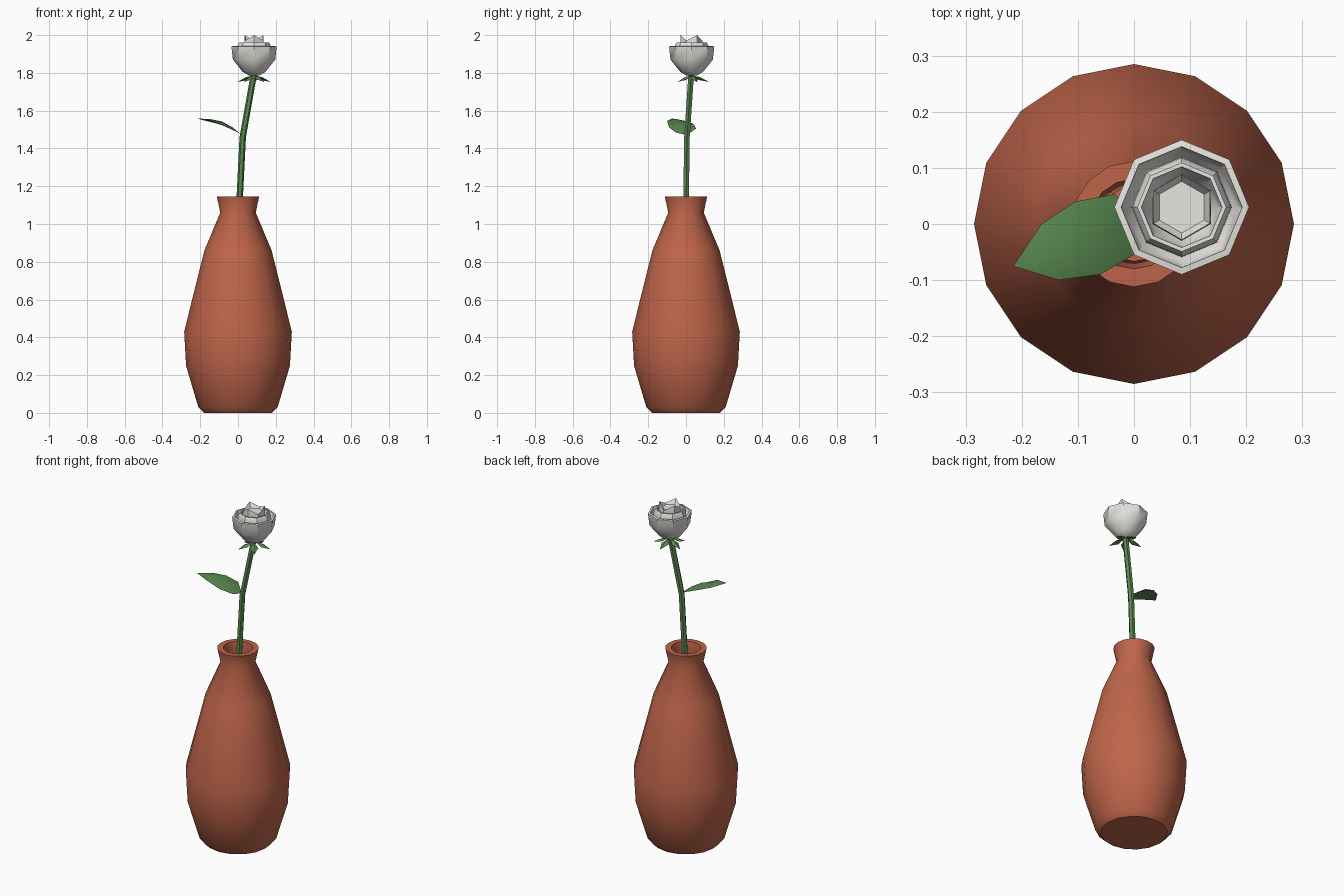
import bpy, math
from mathutils import Vector

if "Cube" in bpy.data.objects:
    bpy.data.objects.remove(bpy.data.objects["Cube"])


def material(name, rgb):
    m = bpy.data.materials.new(name)
    m.diffuse_color = (*rgb, 1)
    m.use_nodes = True
    m.node_tree.nodes["Principled BSDF"].inputs["Base Color"].default_value = m.diffuse_color
    return m


CLAY = material("clay", (0.52, 0.13, 0.07))
GREEN = material("leaf_green", (0.10, 0.25, 0.08))
WHITE = material("petal_white", (0.80, 0.79, 0.75))


def build(name, verts, faces, mat, angle=40):
    me = bpy.data.meshes.new(name)
    me.from_pydata(verts, [], faces)
    me.materials.append(mat)
    ob = bpy.data.objects.new(name, me)
    bpy.context.collection.objects.link(ob)
    bpy.ops.object.select_all(action='DESELECT')
    ob.select_set(True)
    bpy.context.view_layer.objects.active = ob
    bpy.ops.object.mode_set(mode='EDIT')
    bpy.ops.mesh.select_all(action='SELECT')
    bpy.ops.mesh.normals_make_consistent(inside=False)
    bpy.ops.object.mode_set(mode='OBJECT')
    if angle:
        bpy.ops.object.shade_smooth_by_angle(angle=math.radians(angle))
    return ob


def ring_faces(rings, n):
    faces = [(r * n + i, r * n + (i + 1) % n, (r + 1) * n + (i + 1) % n, (r + 1) * n + i)
             for r in range(rings - 1) for i in range(n)]
    return faces + [tuple(reversed(range(n))), tuple(range((rings - 1) * n, rings * n))]


def lathe(name, profile, n, mat, centre=(0, 0), turn=0, jag=0, angle=40):
    # jag lowers every second vertex of the highest ring
    top = max(z for r, z in profile)
    verts = []
    for r, z in profile:
        for i in range(n):
            a = turn + math.tau * i / n
            dz = jag if z == top and i % 2 else 0
            verts.append((centre[0] + r * math.cos(a), centre[1] + r * math.sin(a), z - dz))
    return build(name, verts, ring_faces(len(profile), n), mat, angle)


# hollow vase
lathe("vase", [(0.18, 0), (0.21, 0.03), (0.275, 0.25), (0.285, 0.43), (0.178, 0.86),
               (0.094, 1.06), (0.112, 1.145), (0.08, 1.145), (0.066, 1.06), (0.148, 0.85),
               (0.25, 0.43), (0.24, 0.25), (0.17, 0.05)], 16, CLAY)

# stem
path = [(0, 0, 0.4), (0.007, 0, 1.1), (0.025, 0.005, 1.46), (0.085, 0.028, 1.80)]
verts = [(x + 0.017 * math.cos(math.tau * i / 6), y + 0.017 * math.sin(math.tau * i / 6), z)
         for x, y, z in path for i in range(6)]
build("stem", verts, ring_faces(len(path), 6), GREEN)

# leaf with a raised midrib
left = [(0.0, -0.055, 1.485), (-0.06, -0.09, 1.512), (-0.135, -0.10, 1.545)]
mid = [(-0.03, -0.012, 1.512), (-0.085, -0.03, 1.543), (-0.15, -0.053, 1.556)]
right = [(-0.035, 0.053, 1.505), (-0.105, 0.04, 1.53), (-0.165, 0.0, 1.545)]
verts = [(0.022, 0.004, 1.47)] + left + mid + right + [(-0.215, -0.075, 1.558)]
faces = [(0, 4, 1), (0, 7, 4), (3, 6, 10), (6, 9, 10)]
for i in (1, 2):
    faces += [(i, i + 3, i + 4, i + 1), (i + 3, i + 6, i + 7, i + 4)]
build("leaf", verts, faces, GREEN)

# sepals
C = (0.085, 0.03)
verts, faces = [], []
for k in range(5):
    a = math.tau * k / 5 + math.pi / 10
    out, side = Vector((math.cos(a), math.sin(a), 0)), Vector((-math.sin(a), math.cos(a), 0))
    root = Vector((*C, 0))
    b = len(verts)
    for r, w, z in ((0.008, 0, 1.785), (0.045, 0.022, 1.768), (0.045, 0, 1.778),
                    (0.045, -0.022, 1.768), (0.092, 0, 1.752), (0.04, 0, 1.762)):
        verts.append(root + out * r + side * w + Vector((0, 0, z)))
    faces += [(b, b + 1, b + 2), (b, b + 2, b + 3), (b + 1, b + 4, b + 2), (b + 2, b + 4, b + 3),
              (b, b + 5, b + 1), (b, b + 3, b + 5), (b + 1, b + 5, b + 4), (b + 3, b + 4, b + 5)]
build("sepals", verts, faces, GREEN)

# nested petal cups
lathe("outer_petals", [(0.025, 1.785), (0.06, 1.805), (0.112, 1.87), (0.12, 1.94),
                       (0.108, 1.942), (0.098, 1.89), (0.05, 1.85)], 8, WHITE, C)
lathe("middle_petals", [(0.05, 1.84), (0.09, 1.89), (0.088, 1.945), (0.079, 1.962),
                        (0.072, 1.962), (0.064, 1.92), (0.04, 1.88)], 8, WHITE, C)
# jagged bud in the middle
lathe("bud", [(0.045, 1.87), (0.06, 1.94), (0.058, 2.0), (0.046, 1.965)], 6, WHITE, C,
      turn=math.pi / 6, jag=0.03, angle=0)
